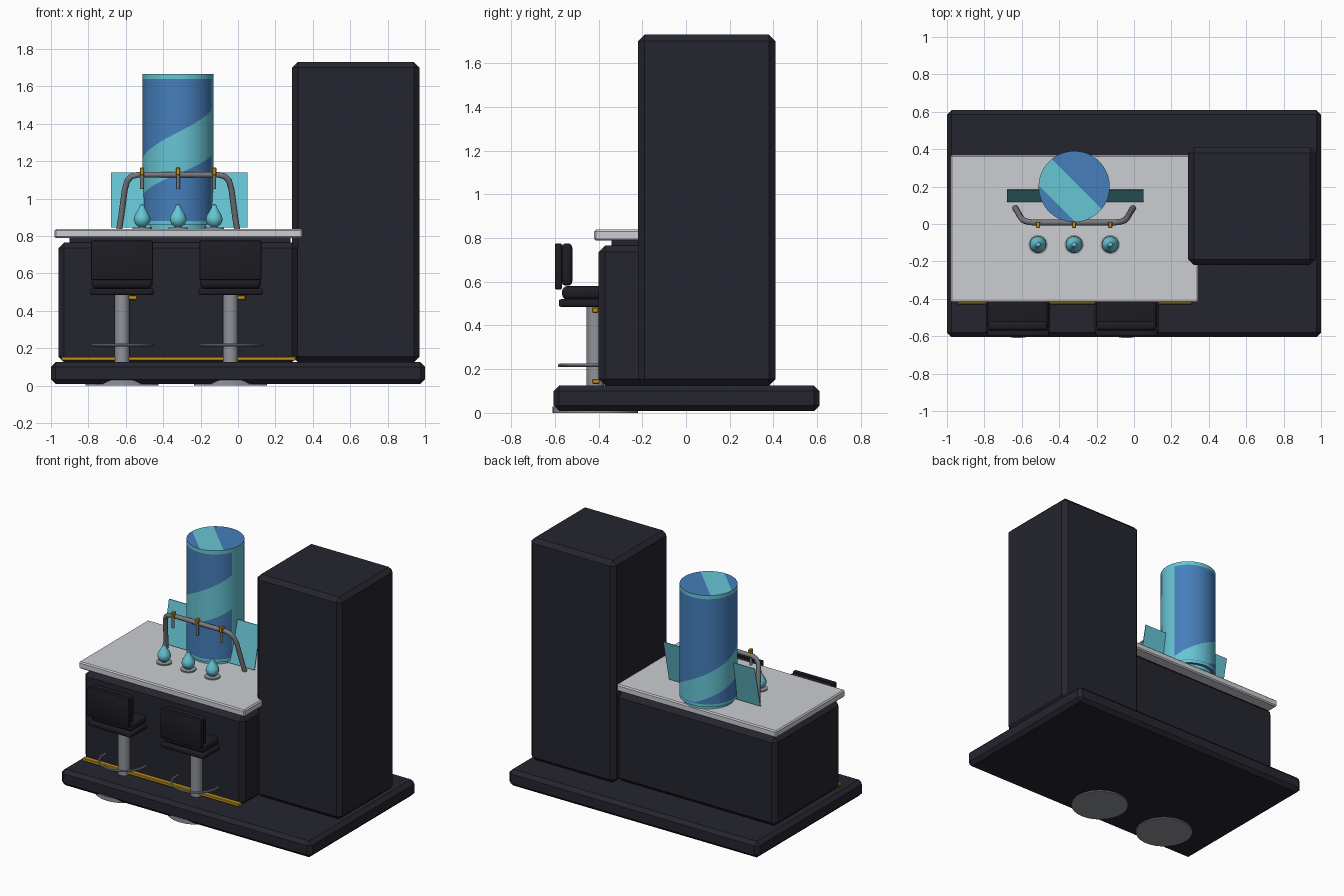
import bpy, bmesh, math
from mathutils import Vector

if "Cube" in bpy.data.objects:
    bpy.data.objects.remove(bpy.data.objects["Cube"])


def mat(name, r, g, b):
    m = bpy.data.materials.new(name)
    m.diffuse_color = (r, g, b, 1)
    m.use_nodes = True
    m.node_tree.nodes["Principled BSDF"].inputs["Base Color"].default_value = m.diffuse_color
    return m


NAVY = mat("dark navy", 0.018, 0.018, 0.028)
BLACK = mat("black cushion", 0.012, 0.012, 0.017)
WHITE = mat("pale worktop", 0.60, 0.61, 0.64)
TEAL = mat("teal", 0.135, 0.56, 0.66)
BLUE = mat("blue", 0.06, 0.21, 0.50)
GOLD = mat("gold", 0.55, 0.29, 0.01)
STEEL = mat("steel", 0.28, 0.29, 0.32)
PIPE = mat("dark steel", 0.19, 0.19, 0.21)


def finish(bm, name, *mats):
    me = bpy.data.meshes.new(name)
    bmesh.ops.recalc_face_normals(bm, faces=bm.faces)
    bm.to_mesh(me)
    bm.free()
    ob = bpy.data.objects.new(name, me)
    bpy.context.collection.objects.link(ob)
    for m in mats:
        me.materials.append(m)
    return ob


def smooth(ob, angle=40):
    bpy.ops.object.select_all(action='DESELECT')
    ob.select_set(True)
    bpy.context.view_layer.objects.active = ob
    bpy.ops.object.shade_smooth_by_angle(angle=math.radians(angle))


def box(name, x, y, z, m, bevel=0.0, seg=1):
    bm = bmesh.new()
    bmesh.ops.create_cube(bm, size=1)
    for v in bm.verts:
        v.co = Vector([(a + b) / 2 + c * (b - a) for (a, b), c in zip((x, y, z), v.co)])
    if bevel:
        bmesh.ops.bevel(bm, geom=bm.edges[:], offset=bevel, segments=seg,
                        affect='EDGES', profile=0.5)
    ob = finish(bm, name, m)
    if seg > 1:
        smooth(ob)
    return ob


def lathe(name, x, y, profile, m, n=32):
    """Revolve (radius, z) points around a vertical axis."""
    bm = bmesh.new()
    rings = [[bm.verts.new((x + r * math.cos(2 * math.pi * i / n),
                            y + r * math.sin(2 * math.pi * i / n), z))
              for i in range(n)] for r, z in profile]
    for a, b in zip(rings, rings[1:]):
        for i in range(n):
            j = (i + 1) % n
            bm.faces.new((a[i], a[j], b[j], b[i]))
    bm.faces.new(rings[0])
    bm.faces.new(rings[-1])
    ob = finish(bm, name, m)
    smooth(ob)
    return ob


def cyl(name, x, y, r, z0, z1, m, n=32):
    return lathe(name, x, y, [(r, z0), (r, z1)], m, n)


# Main blocks
box("base", (-1, 1), (-0.605, 0.61), (0.008, 0.125), NAVY, 0.025)
box("tower", (0.29, 0.97), (-0.22, 0.41), (0.125, 1.73), NAVY, 0.03)
box("counter_body", (-0.96, 0.32), (-0.40, 0.35), (0.125, 0.765), NAVY, 0.03)
box("worktop", (-0.98, 0.345), (-0.42, 0.37), (0.788, 0.838), WHITE, 0.008)
box("worktop_support", (-0.90, 0.28), (-0.34, 0.29), (0.76, 0.79), NAVY)
box("kick_trim", (-0.945, 0.31), (-0.43, -0.395), (0.133, 0.155), GOLD, 0.004)

# Stools
SY = -0.415
for k, sx in enumerate((-0.62, -0.04)):
    t = f"stool_{k + 1}_"
    cyl(t + "foot_plate", sx, SY, 0.195, 0.0, 0.03, STEEL, 48)
    cyl(t + "column", sx, SY, 0.04, 0.03, 0.49, STEEL)
    bpy.ops.mesh.primitive_torus_add(location=(sx, SY, 0.217), major_radius=0.163,
                                     minor_radius=0.008, major_segments=48, minor_segments=8)
    ring = bpy.context.object
    ring.name = t + "foot_ring"
    ring.data.materials.append(STEEL)
    smooth(ring)
    box(t + "lever", (sx + 0.03, sx + 0.08), (-0.43, -0.40), (0.458, 0.482), GOLD, 0.004)
    box(t + "seat_plate", (sx - 0.172, sx + 0.172), (-0.582, -0.25), (0.485, 0.52), BLACK, 0.01, 3)
    box(t + "seat_cushion", (sx - 0.163, sx + 0.163), (-0.567, -0.26), (0.518, 0.58), BLACK, 0.025, 4)
    box(t + "back_panel", (sx - 0.165, sx + 0.165), (-0.60, -0.567), (0.565, 0.775), BLACK, 0.007, 2)
    box(t + "back_cushion", (sx - 0.16, sx + 0.16), (-0.57, -0.52), (0.582, 0.775), BLACK, 0.02, 4)

# Striped tank: the stripe climbs once round, starting at a teal seam on +x
TX, TY, R, N = -0.32, 0.20, 0.19, 72
Z0, Z1 = 0.86, 1.667
bm = bmesh.new()
cols = []
for i in range(N + 1):
    u = i / N
    a = 2 * math.pi * u
    lo = max(0.885, 0.75 + 0.51 * u)
    hi = max(0.89, 0.89 + 0.62 * u)
    cols.append([bm.verts.new((TX + R * math.cos(a), TY + R * math.sin(a), z))
                 for z in (Z0, 0.88, lo, hi, 1.64, Z1)])
for i, (a, b) in enumerate(zip(cols, cols[1:])):
    seam = not 0.05 < (i + 0.5) / N < 0.95
    for k in range(5):
        f = bm.faces.new((a[k], b[k], b[k + 1], a[k + 1]))
        f.material_index = 1 if k in (1, 3) and not seam else 0
bmesh.ops.remove_doubles(bm, verts=bm.verts, dist=0.0005)
smooth(finish(bm, "tank_wall", TEAL, BLUE))

# Tank ends, cut by the diagonal stripe
for name, z in (("tank_top", Z1), ("tank_bottom", Z0)):
    bm = bmesh.new()
    bmesh.ops.create_circle(bm, cap_ends=True, segments=N, radius=R)
    d = Vector((1, 1, 0)).normalized()
    for off in (-0.13, 0.02):
        bmesh.ops.bisect_plane(bm, geom=bm.verts[:] + bm.edges[:] + bm.faces[:],
                               plane_co=d * off, plane_no=d)
    for f in bm.faces:
        f.material_index = 0 if -0.13 < f.calc_center_median().dot(d) < 0.02 else 1
    bmesh.ops.translate(bm, verts=bm.verts, vec=(TX, TY, z))
    finish(bm, name, TEAL, BLUE)
cyl("tank_stand", TX, TY, 0.17, 0.836, 0.862, TEAL, 48)

# Leaning splash panel behind the taps
panel = box("splash_panel", (-0.68, 0.05), (-0.003, 0.003), (0.845, 1.14), TEAL)
for v in panel.data.vertices:
    v.co.y += 0.12 + (v.co.z - 0.845) / 0.295 * 0.065

# Bent tap rail, mirrored about the tank centre
half = [(0.315, 0.085, 0.835), (0.305, 0.07, 0.90), (0.285, 0.035, 1.05), (0.272, 0.02, 1.095),
        (0.25, 0.012, 1.118), (0.215, 0.008, 1.128)]
path = [(TX - x, y, z) for x, y, z in half] + [(TX + x, y, z) for x, y, z in reversed(half)]
cu = bpy.data.curves.new("tap_rail", 'CURVE')
cu.dimensions = '3D'
cu.bevel_depth = 0.016
cu.bevel_resolution = 3
cu.use_fill_caps = True
sp = cu.splines.new('POLY')
sp.points.add(len(path) - 1)
for p, c in zip(sp.points, path):
    p.co = (*c, 1)
    sp.use_smooth = True
cu.materials.append(PIPE)
bpy.context.collection.objects.link(bpy.data.objects.new("tap_rail", cu))

# Taps and drop-shaped bottles
drop = [(0.018, 0.85), (0.036, 0.862), (0.045, 0.885), (0.042, 0.905), (0.028, 0.93),
        (0.016, 0.95), (0.012, 0.965), (0.003, 0.97)]
for k, dx in enumerate((-0.193, 0, 0.193)):
    x = TX + dx
    box(f"tap_clamp_{k + 1}", (x - 0.011, x + 0.011), (-0.021, 0.012), (1.125, 1.165), GOLD, 0.003)
    cyl(f"tap_spout_{k + 1}", x, -0.008, 0.010, 1.05, 1.13, PIPE, 16)
    cyl(f"coaster_{k + 1}", x, -0.11, 0.052, 0.836, 0.846, STEEL)
    lathe(f"drop_bottle_{k + 1}", x, -0.11, [(0.018, 0.842)] + drop, TEAL, 24)
